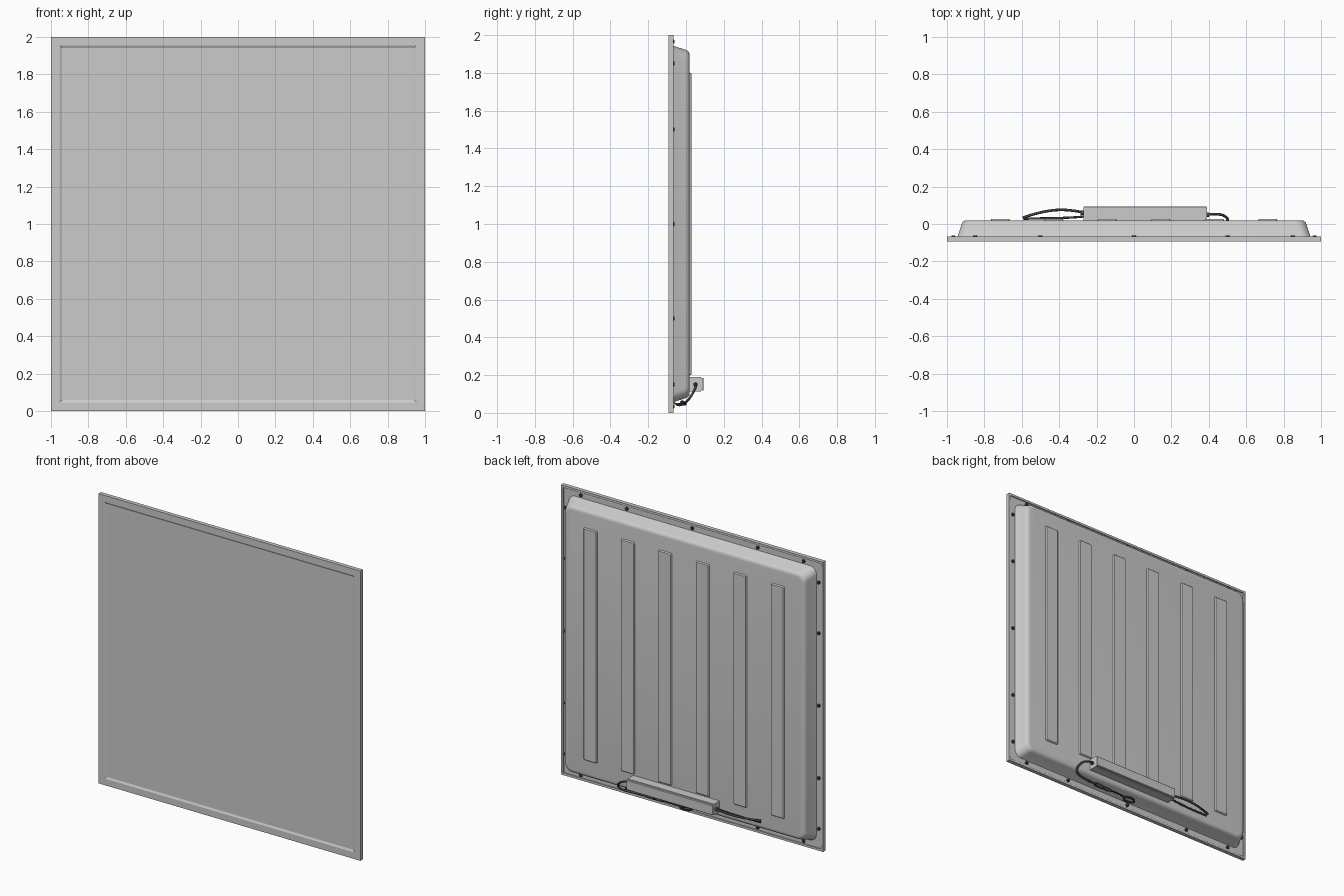
import bpy, bmesh, math
from math import sin, cos, pi

if "Cube" in bpy.data.objects:
    bpy.data.objects.remove(bpy.data.objects["Cube"])


def ring(hx, hz, r, y, cx=0.0, cz=1.0, seg=8):
    """Rounded rectangle in the xz plane (r = 0 gives a square corner)."""
    if r == 0:
        return [(cx + sx * hx, y, cz + sz * hz) for sx, sz in ((1, 1), (-1, 1), (-1, -1), (1, -1))]
    pts = []
    for i, (sx, sz) in enumerate(((1, 1), (-1, 1), (-1, -1), (1, -1))):
        for k in range(seg + 1):
            a = pi / 2 * (i + k / seg)
            pts.append((cx + sx * (hx - r) + r * cos(a), y, cz + sz * (hz - r) + r * sin(a)))
    return pts


def loft(name, rings, cap_start=True, cap_end=True, closed=False, smooth=False):
    bm = bmesh.new()
    vs = [[bm.verts.new(p) for p in r] for r in rings]
    n = len(vs[0])
    pairs = list(zip(vs, vs[1:])) + ([(vs[-1], vs[0])] if closed else [])
    for a, b in pairs:
        for i in range(n):
            j = (i + 1) % n
            bm.faces.new((a[i], a[j], b[j], b[i]))
    if cap_start and not closed:
        bm.faces.new(vs[0])
    if cap_end and not closed:
        bm.faces.new(vs[-1])
    bmesh.ops.recalc_face_normals(bm, faces=bm.faces)
    me = bpy.data.meshes.new(name)
    bm.to_mesh(me)
    bm.free()
    ob = bpy.data.objects.new(name, me)
    bpy.context.collection.objects.link(ob)
    if smooth:
        pick(ob)
        bpy.ops.object.shade_smooth_by_angle(angle=math.radians(35))
    return ob


def pick(ob):
    bpy.ops.object.select_all(action='DESELECT')
    ob.select_set(True)
    bpy.context.view_layer.objects.active = ob


dark = bpy.data.materials.new("dark_rubber")
dark.diffuse_color = (0.06, 0.06, 0.065, 1)
dark.use_nodes = True
dark.node_tree.nodes["Principled BSDF"].inputs["Base Color"].default_value = dark.diffuse_color


def cable(name, pts, radius=0.006):
    cu = bpy.data.curves.new(name, 'CURVE')
    cu.dimensions = '3D'
    cu.bevel_depth = radius
    cu.bevel_resolution = 2
    cu.use_fill_caps = True
    sp = cu.splines.new('NURBS')
    sp.points.add(len(pts) - 1)
    for p, co in zip(sp.points, pts):
        p.co = (*co, 1)
    sp.order_u = 4
    sp.use_endpoint_u = True
    sp.resolution_u = 6
    ob = bpy.data.objects.new(name, cu)
    bpy.context.collection.objects.link(ob)
    cu.materials.append(dark)
    pick(ob)
    bpy.ops.object.convert(target='MESH')
    return ob


def rod(name, a, b, radius):
    return cable(name, [tuple(a[k] + (b[k] - a[k]) * t / 3 for k in range(3)) for t in range(4)], radius)


# Front frame: mitred profile swept round the square
profile = [(1, -.0935), (1, -.066), (.985, -.066), (.985, -.074),
           (.94, -.074), (.94, -.086), (.955, -.0935)]
loft("front_frame", [ring(h, h, 0, y) for h, y in profile], closed=True)

# Light diffuser sheet
loft("diffuser", [ring(.943, .943, 0, -.087), ring(.943, .943, 0, -.080)])

# Pressed back pan with flange and rounded rim
pan = [(.98, .03, -.072), (.946, .05, -.072), (.943, .05, -.066), (.923, .055, -.005),
       (.919, .055, .006), (.913, .052, .013), (.905, .048, .0175), (.895, .042, .019)]
loft("back_pan", [ring(h, h, r, y) for h, r, y in pan], cap_start=False, smooth=True)

# Six raised stiffening ribs
for i in range(6):
    x = (i - 2.5) * 0.286
    loft("pan_rib", [ring(.052, .802, .008, .016, x, seg=3), ring(.050, .80, .008, .024, x, seg=3),
                     ring(.046, .796, .006, .028, x, seg=3)])

# Screws along the four sides of the flange
for t in (-.85, -.5, 0, .5, .85):
    for x, z in ((t, 1.966), (t, .034), (.966, 1 + t), (-.966, 1 + t)):
        s = loft("flange_screw", [ring(.011, .011, .0109, y, x, z, 3) for y in (-.074, -.064)]
                 + [ring(.007, .007, .0069, -.061, x, z, 3)])
        s.data.materials.append(dark)

# Driver housing: base channel and narrower lid
loft("driver_housing", [ring(.33, .038, 0, .018, .06, .152), ring(.33, .038, 0, .08, .06, .152)])
loft("driver_lid", [ring(.33, .034, 0, .078, .06, .152), ring(.33, .034, 0, .091, .06, .152),
                    ring(.327, .031, 0, .0935, .06, .152)])

# Cable glands on both ends of the housing
rod("gland_input", (-.265, .06, .15), (-.285, .06, .15), .012)
rod("gland_output", (.385, .05, .15), (.402, .05, .15), .012)

# Supply leads on the -x side
cable("supply_lead_upper", [(-.27, .062, .15), (-.35, .078, .15), (-.45, .078, .148),
                            (-.54, .052, .146), (-.595, .034, .145)], .007)
cable("supply_lead_lower", [(-.27, .040, .14), (-.36, .030, .13), (-.46, .032, .128),
                            (-.59, .028, .132)])

# Output lead looping under the pan to an inline connector
cable("output_lead", [(.39, .05, .155), (.45, .058, .15), (.50, .04, .11), (.505, .015, .07),
                      (.46, -.005, .052), (.38, -.015, .055), (.29, -.02, .054)], .007)
rod("connector_plug", (.31, -.02, .054), (.25, -.02, .054), .013)
rod("connector_socket", (.245, -.02, .054), (.19, -.02, .054), .011)

# Lead coiled up below the pan
coil = [(.19, -.02, .054), (.12, -.015, .054), (.08, -.02, .052)]
for k in range(17):
    a = pi * k / 4
    coil.append((.02 + .045 * cos(a), -.025 + .025 * sin(a), .052 - .0008 * k))
coil += [(.03, -.05, .042), (0, -.066, .055)]
cable("coiled_lead", coil, .005)
